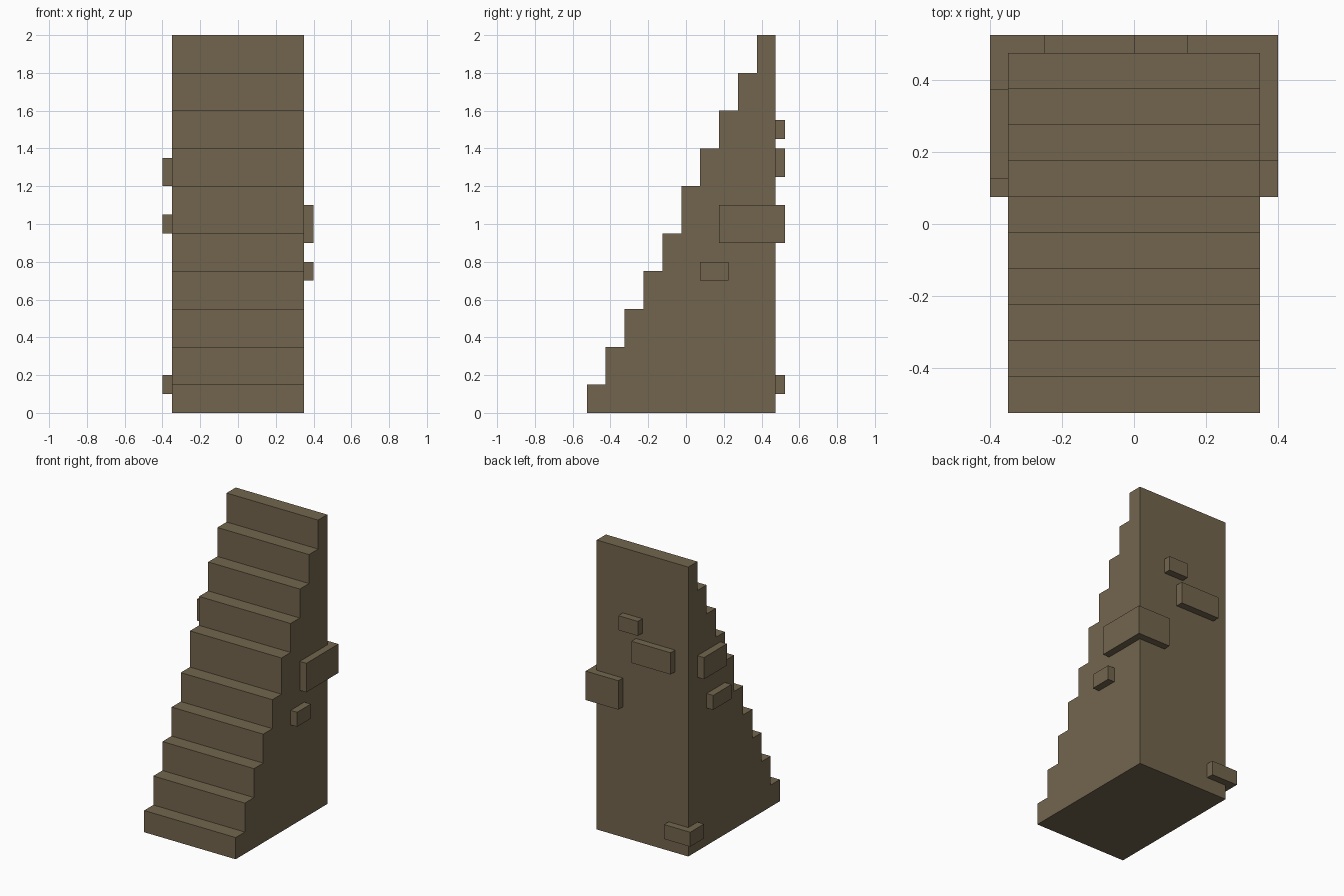
import bpy
import bmesh

cube = bpy.data.objects.get("Cube")
if cube:
    bpy.data.objects.remove(cube, do_unlink=True)

# Single earthy stone colour
STONE = (0.171, 0.130, 0.076, 1.0)
stone = bpy.data.materials.new("brown_stone")
stone.use_nodes = True
stone.diffuse_color = STONE
bsdf = stone.node_tree.nodes["Principled BSDF"]
bsdf.inputs["Base Color"].default_value = STONE
bsdf.inputs["Roughness"].default_value = 0.9


def add_object(name, bm):
    bmesh.ops.recalc_face_normals(bm, faces=bm.faces)
    mesh = bpy.data.meshes.new(name)
    bm.to_mesh(mesh)
    bm.free()
    mesh.materials.append(stone)
    obj = bpy.data.objects.new(name, mesh)
    bpy.context.collection.objects.link(obj)
    return obj


def box(name, x, y, z):
    """Box spanning the given (low, high) ranges."""
    bm = bmesh.new()
    bmesh.ops.create_cube(bm, size=1)
    for v in bm.verts:
        v.co = [r[0] if c < 0 else r[1] for c, r in zip(v.co, (x, y, z))]
    return add_object(name, bm)


# Staircase: stepped side profile extruded across the width
HALF_WIDTH, FRONT, BACK, TREAD = 0.35, -0.525, 0.475, 0.1
heights = [0.15, 0.35, 0.55, 0.75, 0.95, 1.2, 1.4, 1.6, 1.8, 2.0]
profile = [(FRONT, 0.0)]
for i, h in enumerate(heights):
    profile += [(FRONT + i * TREAD, h), (FRONT + (i + 1) * TREAD, h)]
profile.append((BACK, 0.0))

bm = bmesh.new()
side = bm.faces.new([bm.verts.new((-HALF_WIDTH, y, z)) for y, z in profile])
extruded = bmesh.ops.extrude_face_region(bm, geom=[side], use_keep_orig=True)
moved = [g for g in extruded["geom"] if isinstance(g, bmesh.types.BMVert)]
bmesh.ops.translate(bm, verts=moved, vec=(2 * HALF_WIDTH, 0, 0))
add_object("staircase", bm)

# Protruding stones: on the sides, on the back, and wrapping the rear corners
OUT_X, OUT_Y, SINK = 0.40, 0.525, 0.02
left_x = (HALF_WIDTH - SINK, OUT_X)
right_x = (-OUT_X, -HALF_WIDTH + SINK)
back_y = (BACK - SINK, OUT_Y)

box("left_side_stone", left_x, (0.075, 0.225), (0.70, 0.80))
box("right_side_upper_stone", right_x, (0.125, 0.375), (1.20, 1.35))
box("right_side_lower_stone", right_x, (0.075, 0.275), (0.95, 1.05))
box("back_upper_stone", (0.0, 0.15), back_y, (1.45, 1.55))
box("back_lower_stone", (-0.25, 0.05), back_y, (1.25, 1.40))
box("left_corner_stone", (0.15, OUT_X), (0.175, OUT_Y), (0.90, 1.10))
box("right_corner_stone", (-OUT_X, -0.20), (0.375, OUT_Y), (0.10, 0.20))
